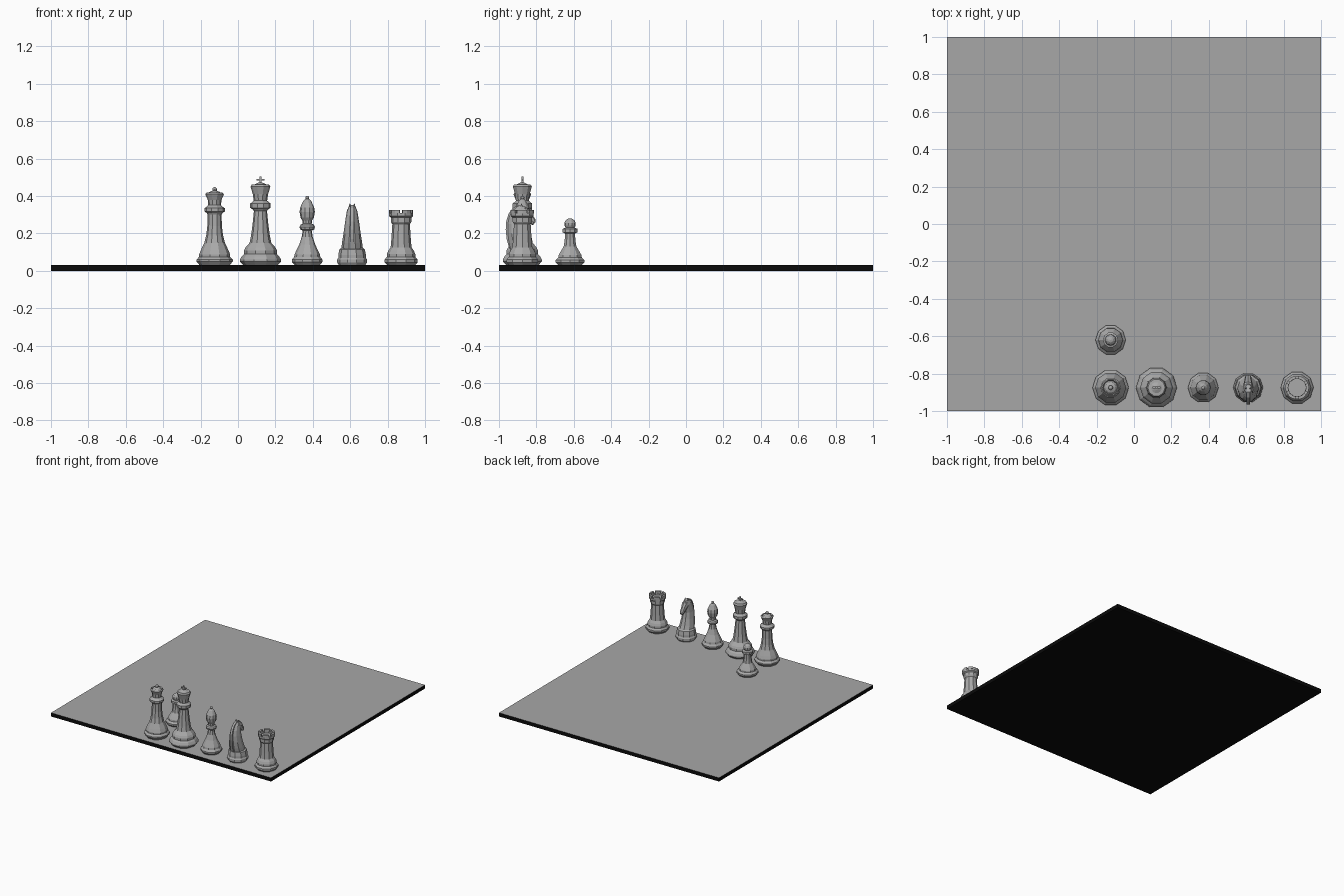
import bpy, bmesh, math
from mathutils import Matrix, Vector

if "Cube" in bpy.data.objects:
    bpy.data.objects.remove(bpy.data.objects["Cube"])


def material(name, v):
    m = bpy.data.materials.new(name)
    m.diffuse_color = (v, v, v, 1)
    m.use_nodes = True
    m.node_tree.nodes["Principled BSDF"].inputs["Base Color"].default_value = m.diffuse_color
    return m


GREY = material("piece grey", 0.40)
TOP = material("board grey", 0.39)
BLACK = material("board black", 0.003)
FLOOR = 0.03
SIDES = 10


def finish(name, bm, mats, loc=(0, 0, 0)):
    bmesh.ops.recalc_face_normals(bm, faces=bm.faces)
    me = bpy.data.meshes.new(name)
    bm.to_mesh(me)
    bm.free()
    for m in mats:
        me.materials.append(m)
    ob = bpy.data.objects.new(name, me)
    ob.location = loc
    bpy.context.collection.objects.link(ob)
    return ob


def loft(bm, rings):
    """Skin equal-length rings of points and cap both ends."""
    vs = [[bm.verts.new(p) for p in r] for r in rings]
    n = len(vs[0])
    for a, b in zip(vs, vs[1:]):
        for i in range(n):
            j = (i + 1) % n
            bm.faces.new((a[i], a[j], b[j], b[i]))
    bm.faces.new(vs[0][::-1])
    bm.faces.new(vs[-1])


def circle(r, z, n=SIDES):
    return [(r * math.cos(2 * math.pi * i / n), r * math.sin(2 * math.pi * i / n), z)
            for i in range(n)]


def lathe(bm, profile):
    loft(bm, [circle(r, z) for r, z in profile])


def box(bm, size, centre, rot=0):
    m = Matrix.Translation(centre) @ Matrix.Rotation(rot, 4, 'X') @ Matrix.Diagonal((*size, 1))
    return bmesh.ops.create_cube(bm, size=1, matrix=m)['verts']


def ball(bm, r, z):
    bmesh.ops.create_uvsphere(bm, u_segments=SIDES, v_segments=7, radius=r,
                              matrix=Matrix.Translation((0, 0, z)))


# board: grey top, black sides and underside
bm = bmesh.new()
box(bm, (2, 2, FLOOR), (0, 0, FLOOR / 2))
bm.normal_update()
for f in bm.faces:
    f.material_index = 0 if f.normal.z > 0.5 else 1
finish("board", bm, [TOP, BLACK])

# queen
bm = bmesh.new()
lathe(bm, [(.080, .03), (.097, .05), (.097, .06), (.083, .075), (.083, .088), (.074, .11),
           (.055, .15), (.045, .19), (.039, .24), (.037, .30), (.043, .31), (.055, .318),
           (.055, .335), (.043, .343), (.034, .352), (.037, .38), (.050, .41),
           (.043, .418), (.038, .408), (.028, .422), (.008, .430)])
ball(bm, .013, .435)
finish("queen", bm, [GREY], (-.125, -.875, 0))

# king with cross
bm = bmesh.new()
lathe(bm, [(.090, .03), (.110, .05), (.110, .06), (.100, .078), (.088, .09), (.088, .11),
           (.080, .125), (.058, .15), (.050, .19), (.042, .25), (.035, .32), (.043, .33),
           (.055, .337), (.055, .36), (.045, .367), (.036, .375), (.041, .41), (.053, .45),
           (.046, .462), (.030, .463), (.010, .472)])
box(bm, (.010, .010, .04), (0, 0, .485))
box(bm, (.044, .010, .009), (0, 0, .487))
finish("king", bm, [GREY], (.12, -.875, 0))

# bishop
bm = bmesh.new()
lathe(bm, [(.066, .03), (.082, .048), (.082, .06), (.070, .075), (.068, .088), (.060, .105),
           (.043, .14), (.030, .18), (.024, .215), (.038, .222), (.041, .235), (.036, .246),
           (.024, .252), (.025, .268), (.036, .285), (.041, .315), (.037, .34),
           (.022, .372), (.010, .385)])
ball(bm, .011, .390)
finish("bishop", bm, [GREY], (.37, -.875, 0))

# pawn
bm = bmesh.new()
lathe(bm, [(.066, .03), (.081, .045), (.081, .058), (.066, .072), (.064, .085), (.052, .105),
           (.036, .13), (.030, .165), (.028, .20), (.041, .206), (.041, .225), (.022, .232)])
ball(bm, .031, .250)
finish("pawn", bm, [GREY], (-.125, -.62, 0))

# rook: tower body, hollow top and six merlons
bm = bmesh.new()
lathe(bm, [(.074, .03), (.088, .045), (.088, .06), (.076, .075), (.076, .09), (.068, .108),
           (.056, .125), (.052, .17), (.047, .25), (.055, .262), (.055, .285), (.064, .292),
           (.064, .308), (.048, .308), (.048, .296)])
for k in range(6):
    a0 = math.radians(-90 + 60 * k + 7)
    a1 = a0 + math.radians(46)
    am = (a0 + a1) / 2
    plan = [(.064, a0), (.064, am), (.064, a1), (.048, a1), (.048, am), (.048, a0)]
    loft(bm, [[(r * math.cos(a), r * math.sin(a), z) for r, a in plan] for z in (.307, .325)])
finish("rook", bm, [GREY], (.872, -.875, 0))

# knight: turned base
KNIGHT = (.61, -.875, 0)
bm = bmesh.new()
lathe(bm, [(.070, .03), (.080, .045), (.080, .06), (.074, .07), (.074, .085), (.068, .115),
           (.055, .125)])
finish("knight_base", bm, [GREY], KNIGHT)

# knight neck: oval sections (height, back, front, half width)
bm = bmesh.new()
rings = []
for z, yb, yf, w in [(.115, -.066, .062, .058), (.15, -.074, .048, .054), (.20, -.080, .032, .046),
                     (.25, -.080, .022, .039), (.29, -.072, .028, .033), (.32, -.056, .030, .028),
                     (.345, -.030, .018, .018)]:
    c, d = (yb + yf) / 2, (yf - yb) / 2
    rings.append([(w * x, c + d * y, z) for x, y, _ in circle(1, 0)])
loft(bm, rings)
finish("knight_neck", bm, [GREY], KNIGHT)

# knight head: tapered muzzle sloping down towards the board centre
bm = bmesh.new()
rings = []
for y, z, w, h in [(-.025, .325, .027, .026), (.012, .312, .027, .031),
                   (.040, .282, .019, .022), (.058, .262, .017, .018), (.063, .252, .011, .010)]:
    rings.append([(w * x, y + h * s * .62, z + h * s * .78) for x, s, _ in circle(1, 0, 8)])
loft(bm, rings)
finish("knight_head", bm, [GREY], KNIGHT)

# knight mane: thin ridge along the back
bm = bmesh.new()
edge = [(-.070, .12), (-.084, .17), (-.089, .22), (-.086, .265), (-.074, .305), (-.052, .335),
        (-.022, .352), (.008, .345), (-.03, .30), (-.05, .22), (-.04, .12)]
loft(bm, [[(x, y, z) for y, z in edge] for x in (-.009, .009)])
finish("knight_mane", bm, [GREY], KNIGHT)

# knight ears
bm = bmesh.new()
for s in (-1, 1):
    bmesh.ops.create_cone(bm, cap_ends=True, segments=5, radius1=.010, radius2=.002, depth=.035,
                          matrix=Matrix.Translation((s * .012, -.004, .342)))
finish("knight_ears", bm, [GREY], KNIGHT)
